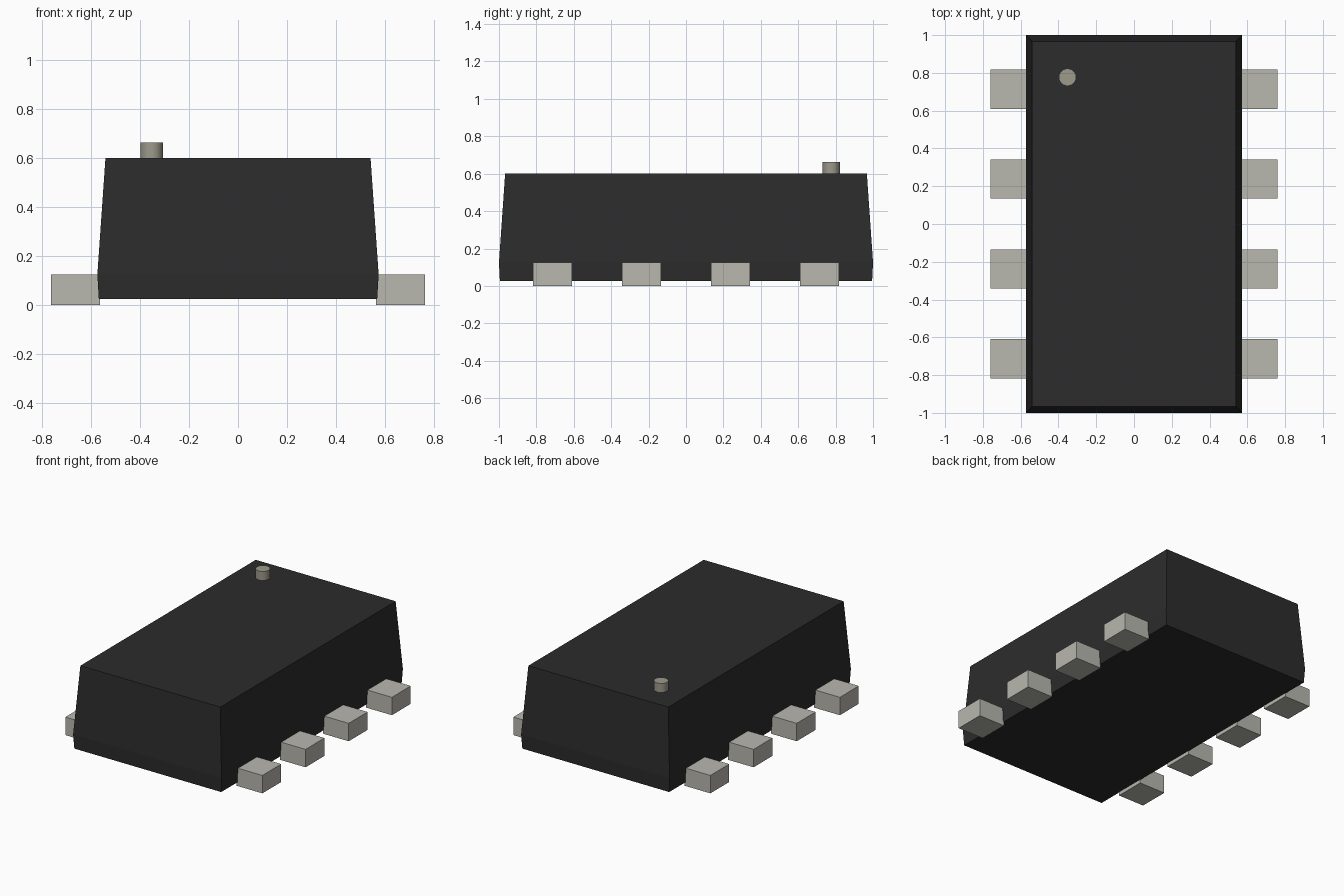
import bpy, bmesh
from math import radians

if "Cube" in bpy.data.objects:
    bpy.data.objects.remove(bpy.data.objects["Cube"])


def material(name, color):
    mat = bpy.data.materials.new(name)
    mat.diffuse_color = (*color, 1)
    mat.use_nodes = True
    mat.node_tree.nodes["Principled BSDF"].inputs["Base Color"].default_value = mat.diffuse_color
    return mat


def finish(bm, name, mat):
    bmesh.ops.recalc_face_normals(bm, faces=bm.faces)
    mesh = bpy.data.meshes.new(name)
    bm.to_mesh(mesh)
    bm.free()
    mesh.materials.append(mat)
    obj = bpy.data.objects.new(name, mesh)
    bpy.context.collection.objects.link(obj)
    return obj


black = material("black_resin", (0.025, 0.025, 0.025))
metal = material("tinned_metal", (0.48, 0.475, 0.43))
marker = material("marker_paint", (0.34, 0.32, 0.26))

# Package body: rectangular sections, widest at the lead line
bm = bmesh.new()
rings = []
for hx, hy, z in [(0.567, 0.995, 0.025), (0.573, 1.0, 0.125), (0.54, 0.967, 0.6)]:
    rings.append([bm.verts.new((sx * hx, sy * hy, z))
                  for sx, sy in [(-1, -1), (1, -1), (1, 1), (-1, 1)]])
for low, high in zip(rings, rings[1:]):
    for i in range(4):
        j = (i + 1) % 4
        bm.faces.new((low[i], low[j], high[j], high[i]))
bm.faces.new(rings[0][::-1])
bm.faces.new(rings[-1])
finish(bm, "package_body", black)

# Leads: four blocks along each long side
x_in, x_out, width, height, pitch = 0.563, 0.761, 0.208, 0.125, 0.476
for side, label in [(-1, "left"), (1, "right")]:
    for i in range(4):
        bm = bmesh.new()
        bmesh.ops.create_cube(bm, size=1)
        bmesh.ops.scale(bm, vec=(x_out - x_in, width, height), verts=bm.verts)
        lead = finish(bm, f"{label}_lead_{i + 1}", metal)
        lead.location = (side * (x_in + x_out) / 2, (i - 1.5) * pitch, height / 2)

# Pin-one marker: small peg on the top face
bpy.ops.mesh.primitive_cylinder_add(vertices=24, radius=0.046, depth=0.068,
                                    location=(-0.352, 0.777, 0.629))
peg = bpy.context.object
peg.name = "pin_one_marker"
peg.data.materials.append(marker)
bpy.ops.object.shade_smooth_by_angle(angle=radians(30))
